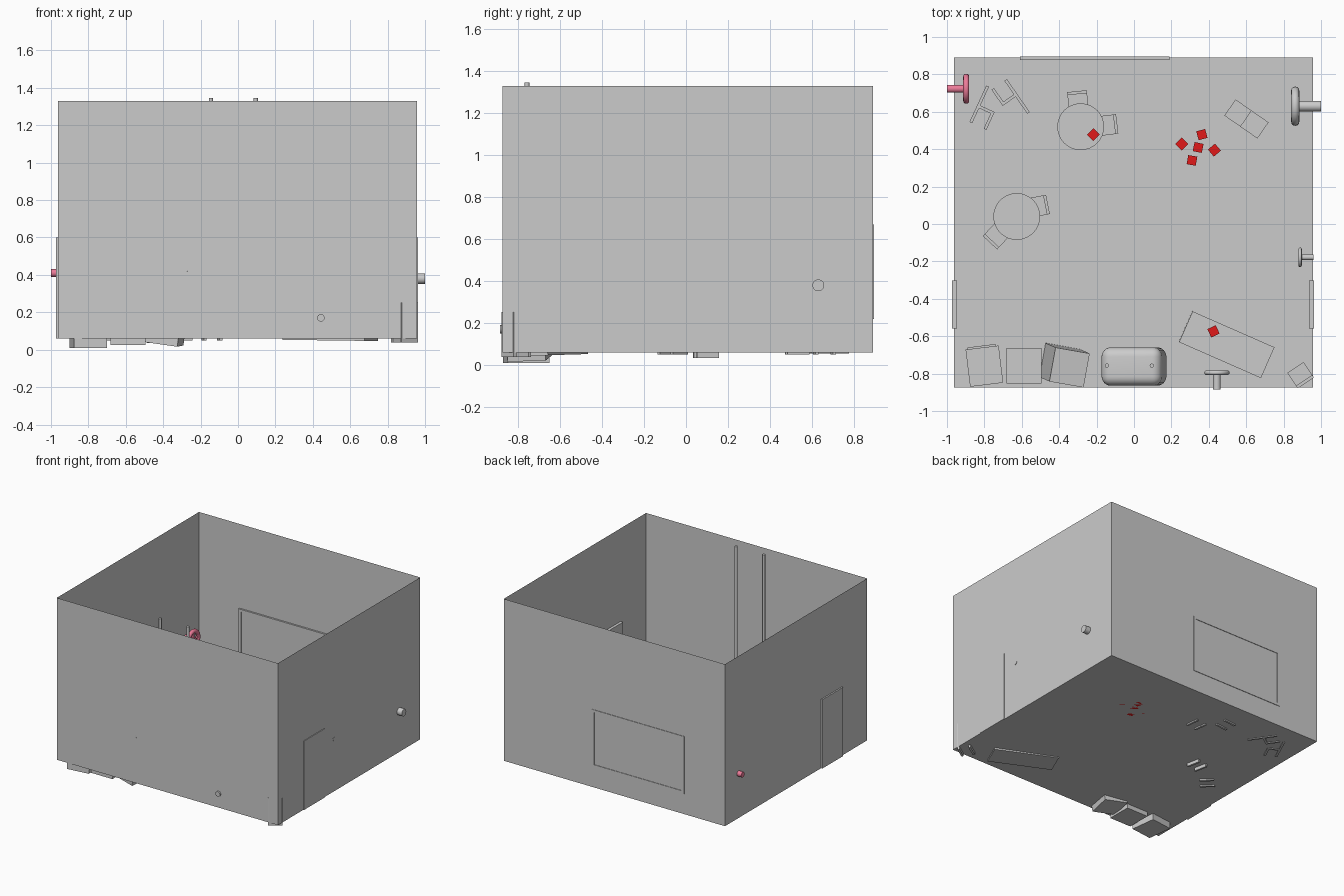
import bpy, bmesh, math
from mathutils import Matrix, Vector, Euler

if "Cube" in bpy.data.objects:
    bpy.data.objects.remove(bpy.data.objects["Cube"])

FLOOR = 0.06


def make(name, bm, mat=None, smooth=False):
    me = bpy.data.meshes.new(name)
    bmesh.ops.recalc_face_normals(bm, faces=bm.faces)
    bm.to_mesh(me)
    bm.free()
    ob = bpy.data.objects.new(name, me)
    bpy.context.collection.objects.link(ob)
    if mat:
        me.materials.append(mat)
    if smooth:
        bpy.context.view_layer.objects.active = ob
        ob.select_set(True)
        bpy.ops.object.shade_smooth_by_angle(angle=math.radians(35))
        ob.select_set(False)
    return ob


def colour(name, rgb):
    m = bpy.data.materials.new(name)
    m.diffuse_color = (*rgb, 1)
    m.use_nodes = True
    m.node_tree.nodes["Principled BSDF"].inputs["Base Color"].default_value = m.diffuse_color
    return m


def box(name, loc, size, rot=(0, 0, 0), mat=None, bevel=0):
    bm = bmesh.new()
    bmesh.ops.create_cube(bm, size=1, matrix=Matrix.Diagonal((*size, 1)))
    if bevel:
        bmesh.ops.bevel(bm, geom=bm.edges[:], offset=bevel, segments=6,
                        profile=0.5, affect='EDGES')
    bm.transform(Matrix.LocRotScale(Vector(loc), Euler([math.radians(a) for a in rot]), None))
    return make(name, bm, mat, bool(bevel))


def rod(name, a, b, r, mat=None, seg=24):
    a, b = Vector(a), Vector(b)
    d = b - a
    bm = bmesh.new()
    bmesh.ops.create_cone(bm, cap_ends=True, segments=seg, radius1=r, radius2=r, depth=d.length)
    bm.transform(Matrix.Translation((a + b) / 2) @ d.to_track_quat('Z', 'Y').to_matrix().to_4x4())
    return make(name, bm, mat, True)


red = colour("red", (0.75, 0.01, 0.01))
pink = colour("pink", (0.85, 0.2, 0.32))

# Open-topped room shell
bm = bmesh.new()
bmesh.ops.create_cube(bm, size=1, matrix=Matrix.Translation((-0.002, 0.009, 0.695))
                      @ Matrix.Diagonal((1.92, 1.764, 1.27, 1)))
top = max(bm.faces, key=lambda f: f.calc_center_median().z)
bmesh.ops.delete(bm, geom=[top], context='FACES_ONLY')
make("room_shell", bm)

# Side doors
for name, x in (("left_door", -0.96), ("right_door", 0.95)):
    box(name, (x, -0.43, 0.33), (0.027, 0.258, 0.54))

# Framed panel on the back wall
for z in (0.23, 0.66):
    box("frame_rail", (-0.21, 0.886, z), (0.8, 0.018, 0.02))
for x in (-0.6, 0.18):
    box("frame_stile", (x, 0.886, 0.445), (0.02, 0.018, 0.45))
box("frame_panel", (-0.21, 0.887, 0.445), (0.77, 0.006, 0.43))


# Hand wheels on shafts
def valve(name, centre, out, length, radius, tube, shaft, mat=None):
    c, o = Vector(centre), Vector(out)
    rod(name + "_shaft", c - o * tube, c + o * length, shaft, mat)
    n, m = 32, 12
    bm = bmesh.new()
    rings = []
    for i in range(n):
        a = 2 * math.pi * i / n
        rings.append([bm.verts.new(((radius + tube * math.cos(t)) * math.cos(a),
                                    (radius + tube * math.cos(t)) * math.sin(a),
                                    tube * math.sin(t)))
                      for t in (2 * math.pi * j / m for j in range(m))])
    for i in range(n):
        p, q = rings[i], rings[(i + 1) % n]
        for j in range(m):
            k = (j + 1) % m
            bm.faces.new((p[j], q[j], q[k], p[k]))
    rot = o.to_track_quat('Z', 'Y').to_matrix()
    bm.transform(Matrix.Translation(c) @ rot.to_4x4())
    make(name + "_wheel", bm, mat, True)
    for k in range(2):
        d = rot @ Vector((math.cos(k * math.pi / 2), math.sin(k * math.pi / 2), 0)) * radius
        rod(name + "_spoke", c - d, c + d, tube * 0.6, mat, 12)


valve("pink_valve", (-0.897, 0.723, 0.41), (-1, 0, 0), 0.103, 0.064, 0.016, 0.021, pink)
valve("large_valve", (0.862, 0.63, 0.38), (1, 0, 0), 0.138, 0.083, 0.022, 0.028)
valve("small_valve", (0.888, -0.178, 0.47), (1, 0, 0), 0.073, 0.043, 0.009, 0.015)
valve("front_valve", (0.443, -0.795, 0.17), (0, -1, 0), 0.09, 0.056, 0.012, 0.02)


# Chairs: h-shaped side profile extruded across the width
def chair(name, origin, forward, up=(0, 0, 1)):
    f, u = Vector(forward).normalized(), Vector(up).normalized()
    s = u.cross(f)
    t, d, sz, h, w = 0.016, 0.1, 0.105, 0.215, 0.105
    prof = [(0, 0), (t, 0), (t, sz - t), (d - t, sz - t), (d - t, 0), (d, 0),
            (d, sz), (t, sz), (t, h), (0, h)]
    bm = bmesh.new()
    face = bm.faces.new([bm.verts.new(Vector(origin) + f * a + u * b - s * w / 2) for a, b in prof])
    ext = bmesh.ops.extrude_face_region(bm, geom=[face])
    bmesh.ops.translate(bm, vec=s * w,
                        verts=[v for v in ext["geom"] if isinstance(v, bmesh.types.BMVert)])
    make(name, bm)


for pos, fwd in (((-0.305, 0.71, 0.05), (0.1, -1, 0)),
                 ((-0.09, 0.535, 0.05), (-1, -0.12, 0)),
                 ((-0.46, 0.105, 0.035), (-1, -0.2, 0)),
                 ((-0.77, -0.1, 0.05), (0.68, 0.73, 0)),
                 ((0.918, -0.85, 0.038), (-0.55, 0.83, 0))):
    chair("upright_chair", pos, fwd)
# Toppled chairs
chair("fallen_chair", (-0.88, 0.545, 0.107), (0.91, -0.42, 0), (0.42, 0.91, 0))
chair("fallen_chair", (-0.68, 0.775, 0.107), (-0.82, -0.57, 0), (0.57, -0.82, 0))
chair("fallen_chair", (0.513, 0.623, FLOOR), (0, 0, 1), (0.82, -0.57, 0))

# Round tables
for x, y in ((-0.285, 0.52), (-0.627, 0.04)):
    rod("table_top", (x, y, 0.205), (x, y, 0.222), 0.125, seg=32)
    rod("table_post", (x, y, FLOOR), (x, y, 0.206), 0.016)
    rod("table_foot", (x, y, FLOOR), (x, y, 0.072), 0.06)

# Long counter
box("counter", (0.495, -0.645, 0.145), (0.478, 0.18, 0.19), (0, 0.7, -23.7))

# Cabinets along the front wall
box("cabinet_left", (-0.8, -0.76, 0.225), (0.178, 0.2, 0.43), (0, 0, 7))
for i in range(5):
    box("cabinet_vent", (-0.815, -0.657, 0.15 + i * 0.06), (0.15, 0.012, 0.02), (0, 0, 7))
box("cabinet_middle", (-0.587, -0.757, 0.235), (0.187, 0.19, 0.42))
box("cabinet_tilted", (-0.372, -0.755, 0.24), (0.187, 0.185, 0.42), (2, 8, -10))

# Tank with ceiling pipes
box("tank", (0, -0.762, 0.235), (0.325, 0.205, 0.32), (0, -6, 0), bevel=0.05)
for x in (-0.145, 0.095):
    rod("tank_pipe", (x, -0.757, 0.3), (x, -0.757, 1.345), 0.011)

# Red cubes on tables and floor
for x, y, z, a in ((-0.217, 0.478, 0.222, 45), (0.425, -0.574, 0.24, 25),
                   (0.255, 0.427, FLOOR, 45), (0.363, 0.478, FLOOR, 15),
                   (0.343, 0.409, FLOOR, -12), (0.43, 0.395, FLOOR, 40),
                   (0.31, 0.34, FLOOR, -10)):
    box("red_cube", (x, y, z + 0.025), (0.049, 0.049, 0.05), (0, 0, a), red)
